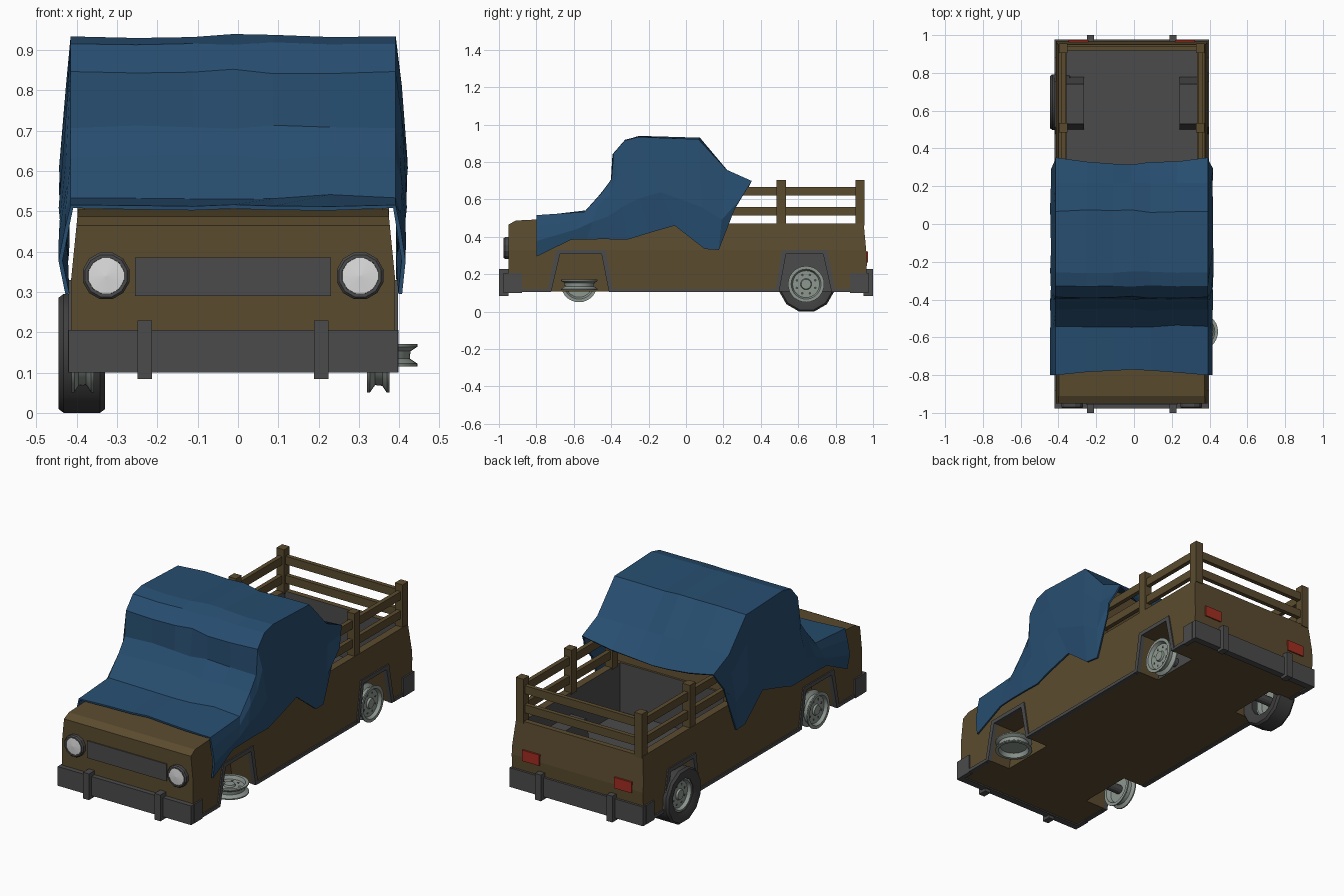
import bpy, bmesh, math, random
from mathutils import Matrix, Vector

if "Cube" in bpy.data.objects:
    bpy.data.objects.remove(bpy.data.objects["Cube"])

random.seed(4)
C = -0.012  # body centre line in x


def mat(name, r, g, b):
    m = bpy.data.materials.new(name)
    m.diffuse_color = (r, g, b, 1)
    m.use_nodes = True
    m.node_tree.nodes["Principled BSDF"].inputs["Base Color"].default_value = m.diffuse_color
    return m


BROWN = mat("brown_paint", 0.105, 0.071, 0.028)
BLUE = mat("blue_tarp", 0.02, 0.075, 0.16)
GREY = mat("dark_grey", 0.07, 0.07, 0.07)
RUBBER = mat("tire_rubber", 0.05, 0.05, 0.05)
STEEL = mat("hub_steel", 0.27, 0.31, 0.28)
WHITE = mat("lamp_white", 0.72, 0.72, 0.72)
RED = mat("tail_red", 0.36, 0.027, 0.015)


def finish(name, bm, *mats):
    bmesh.ops.recalc_face_normals(bm, faces=bm.faces)
    me = bpy.data.meshes.new(name)
    bm.to_mesh(me)
    bm.free()
    for m in mats:
        me.materials.append(m)
    ob = bpy.data.objects.new(name, me)
    bpy.context.collection.objects.link(ob)
    return ob


def box(name, x0, x1, y0, y1, z0, z1, m):
    bm = bmesh.new()
    bmesh.ops.create_cube(bm, size=1)
    for v in bm.verts:
        v.co = Vector(((x0 + x1) / 2 + v.co.x * (x1 - x0), (y0 + y1) / 2 + v.co.y * (y1 - y0),
                       (z0 + z1) / 2 + v.co.z * (z1 - z0)))
    return finish(name, bm, m)


def prism_bm(pts, x0, x1):
    """Side profile of (y, z) points extruded along x."""
    bm = bmesh.new()
    f = bm.faces.new([bm.verts.new((x0, y, z)) for y, z in pts])
    r = bmesh.ops.extrude_face_region(bm, geom=[f])
    for v in r["geom"]:
        if isinstance(v, bmesh.types.BMVert):
            v.co.x = x1
    return bm


def prism(name, pts, x0, x1, m):
    return finish(name, prism_bm(pts, x0, x1), m)


def lathe(name, prof, segs, mtx, m, phase=0.0, closed=False):
    """Revolve (radius, offset) points about local x, then place with mtx."""
    bm = bmesh.new()
    rings = []
    for r, t in prof:
        if r == 0:
            rings.append([bm.verts.new((t, 0, 0))] * segs)
        else:
            rings.append([bm.verts.new((t, r * math.cos(a), r * math.sin(a)))
                          for a in (2 * math.pi * (i + phase) / segs for i in range(segs))])
    for a, b in zip(rings, rings[1:] + (rings[:1] if closed else [])):
        for i in range(segs):
            j = (i + 1) % segs
            vs = list(dict.fromkeys((a[i], a[j], b[j], b[i])))
            if len(vs) > 2:
                bm.faces.new(vs)
    bm.transform(mtx)
    return finish(name, bm, m)


def smooth(ob, deg=35):
    bpy.ops.object.select_all(action='DESELECT')
    ob.select_set(True)
    bpy.context.view_layer.objects.active = ob
    bpy.ops.object.shade_smooth_by_angle(angle=math.radians(deg))


def boolean(ob, cutter, op):
    md = ob.modifiers.new("cut", 'BOOLEAN')
    md.operation, md.solver, md.object = op, 'EXACT', cutter
    me = bpy.data.meshes.new_from_object(ob.evaluated_get(bpy.context.evaluated_depsgraph_get()))
    ob.modifiers.clear()
    ob.data = me
    bpy.data.objects.remove(cutter)


# Body shell: side profile, sides leaning in above the belt
bm = prism_bm([(-0.95, 0.107), (-0.95, 0.465), (-0.91, 0.487), (-0.55, 0.505), (-0.3, 0.47),
               (0.95, 0.47), (0.968, 0.28), (0.96, 0.107)], -1, 1)
bmesh.ops.bisect_plane(bm, geom=bm.verts[:] + bm.edges[:] + bm.faces[:],
                       plane_co=(0, 0, 0.33), plane_no=(0, 0, 1))
for v in bm.verts:
    v.co.x = C + math.copysign(0.402 - 0.014 * max(0, v.co.z - 0.33) / 0.14, v.co.x)
body = finish("truck_body", bm, BROWN, GREY)

# Load bed, wheel boxes and wheel wells
ARCHES = [("front", -0.743, -0.695, -0.43, -0.39), ("rear", 0.476, 0.513, 0.755, 0.80)]
boolean(body, box("bed_cutter", C - 0.345, C + 0.345, 0.1, 0.92, 0.2, 0.7, GREY), 'DIFFERENCE')
for s in (-1, 1):
    boolean(body, prism("wheel_box", [(0.49, 0.15), (0.53, 0.35), (0.74, 0.35), (0.79, 0.15)],
                        C + s * 0.252, C + s * 0.37, GREY), 'UNION')
    for n, b0, t0, t1, b1 in ARCHES:
        w = 0.022
        boolean(body, prism("well_cutter", [(b0 + w, 0.05), (b0 + w, 0.107), (t0 + w, 0.308),
                                            (t1 - w, 0.308), (b1 - w, 0.107), (b1 - w, 0.05)],
                            C + s * 0.265, C + s * 0.6, GREY), 'DIFFERENCE')
if len(body.data.materials) < 2:
    body.data.materials.clear()
    body.data.materials.append(BROWN)
    body.data.materials.append(GREY)
for p in body.data.polygons:  # bed lining is grey
    c, n = p.center, p.normal
    inside = abs(c.x - C) < 0.35 and 0.095 < c.y < 0.925 and 0.19 < c.z < 0.469
    p.material_index = 1 if inside and not (n.z < -0.1) and not (
        abs(c.x - C) > 0.262 and c.z < 0.31 and abs(n.y) > 0.5 and 0.48 < c.y < 0.82
        and n.y * (c.y - 0.64) < 0) else 0

# Cab hidden under the tarp
prism("cab", [(-0.47, 0.45), (-0.36, 0.72), (-0.335, 0.86), (-0.26, 0.905), (0.05, 0.89), (0.09, 0.45)],
      C - 0.37, C + 0.37, BROWN)

# Arch trim and sills
for s, side in ((-1, "left"), (1, "right")):
    xa, xb = C + s * 0.385, C + s * 0.409
    for n, b0, t0, t1, b1 in ARCHES:
        w = 0.022
        prism(f"{n}_{side}_arch_trim", [(b0, 0.105), (t0, 0.33), (t1, 0.33), (b1, 0.105), (b1 - w, 0.105),
                                        (t1 - w, 0.308), (t0 + w, 0.308), (b0 + w, 0.105)], xa, xb, GREY)
    for i, (y0, y1) in enumerate(((-0.9, -0.743), (-0.39, 0.476), (0.80, 0.9))):
        box(f"{side}_sill_{i}", min(xa, xb), max(xa, xb), y0, y1, 0.104, 0.122, GREY)

# Bumpers with wrapped ends and guards
for e, end in ((-1, "front"), (1, "rear")):
    def ybox(name, x0, x1, ya, yb, z0, z1):
        box(name, x0, x1, min(e * ya, e * yb), max(e * ya, e * yb), z0, z1, GREY)
    ybox(f"{end}_bumper", C - 0.409, C + 0.409, 0.94, 0.977, 0.1, 0.206)
    for s in (-1, 1):
        x = C + s * 0.397
        ybox(f"{end}_bumper_end", x - 0.013, x + 0.013, 0.878, 0.95, 0.1, 0.206)
        x = C + s * 0.219
        ybox(f"{end}_bumper_guard", x - 0.018, x + 0.018, 0.95, 1.0, 0.084, 0.229)

# Grille, headlamps, tail lamps
box("grille", C - 0.243, C + 0.243, -0.956, -0.945, 0.29, 0.385, GREY)
TO_FRONT = Matrix.Rotation(-math.pi / 2, 4, 'Z')
for s in (-1, 1):
    place = Matrix.Translation((C + s * 0.315, -0.95, 0.34)) @ TO_FRONT
    lathe("headlamp_ring", [(0, -0.01), (0.06, -0.01), (0.06, 0.018), (0.054, 0.025), (0.046, 0.025),
                            (0.044, 0.012), (0, 0.012)], 12, place, GREY, 0.5)
    lathe("headlamp_lens", [(0, 0.01), (0.045, 0.01), (0.045, 0.022), (0, 0.026)], 24, place, WHITE)
    x = C + s * 0.282
    box("tail_lamp", x - 0.053, x + 0.053, 0.955, 0.974, 0.262, 0.322, RED)

# Stake rails around the bed
RAILS = ((0.515, 0.56), (0.62, 0.665))
for s, side in ((-1, "left"), (1, "right")):
    x = C + s * 0.363
    for y in (0.15, 0.51, 0.93):
        box(f"{side}_stake_post", x - 0.023, x + 0.023, y - 0.025, y + 0.025, 0.46, 0.705, BROWN)
    for z0, z1 in RAILS:
        box(f"{side}_rail", x - 0.012, x + 0.012, 0.15, 0.93, z0, z1, BROWN)
for z0, z1 in RAILS:
    box("rear_rail", C - 0.363, C + 0.363, 0.918, 0.942, z0, z1, BROWN)

# Bare hubs (one lying flat) and the single remaining tire
HUB = [(0, 0.02), (0.026, 0.02), (0.03, 0.01), (0.072, 0.01), (0.08, 0.0275), (0.097, 0.0275),
       (0.097, 0.021), (0.08, 0.01), (0.078, -0.008), (0.097, -0.021), (0.097, -0.0275),
       (0.08, -0.0275), (0.07, -0.005), (0, -0.005)]
FLIP = Matrix.Rotation(math.pi, 4, 'Z')
UP = Matrix.Rotation(-math.pi / 2, 4, 'Y')
for name, loc, rot in (("rear_right", (0.348, 0.642, 0.147), Matrix.Identity(4)),
                       ("front_right", (0.348, -0.57, 0.143), UP),
                       ("front_left", (-0.385, -0.572, 0.147), FLIP),
                       ("rear_left", (-0.4, 0.645, 0.1475), FLIP)):
    place = Matrix.Translation(loc) @ rot
    smooth(lathe(name + "_hub", HUB, 28, place, STEEL))
    for k in range(8):
        a = math.pi * (k + 0.5) / 4
        spot = place @ Matrix.Translation((0.01, 0.053 * math.cos(a), 0.053 * math.sin(a)))
        lathe(name + "_bolt_hole", [(0, -0.002), (0.007, -0.002), (0.007, 0.001), (0, 0.001)], 8, spot, GREY)
    if name != "front_right":  # stub axle
        lathe(name + "_axle", [(0, 0), (0.025, 0), (0.025, -0.14), (0, -0.14)], 12, place, GREY)
tire = lathe("rear_left_tire", [(0.09, -0.045), (0.125, -0.0575), (0.143, -0.0575), (0.1527, -0.045),
                                (0.1527, 0.045), (0.143, 0.0575), (0.125, 0.0575), (0.09, 0.045)],
             12, Matrix.Translation((-0.3875, 0.645, 0.1475)), RUBBER, 0.5, True)
smooth(tire, 32)

# Draped tarp: stations of (top y, top z, hem y, hem z)
STATIONS = [(-0.80, 0.512, -0.80, 0.295), (-0.54, 0.53, -0.615, 0.385), (-0.45, 0.63, -0.53, 0.387),
            (-0.395, 0.705, -0.43, 0.388), (-0.383, 0.845, -0.315, 0.385), (-0.325, 0.912, -0.2, 0.42),
            (-0.255, 0.93, -0.06, 0.46), (0.065, 0.918, 0.10, 0.335), (0.215, 0.755, 0.175, 0.33),
            (0.35, 0.695, 0.257, 0.545)]
ACROSS = (-1, -0.6, -0.25, 0, 0.25, 0.6, 1)
bm = bmesh.new()
rows = []
for i, (yt, zt, yh, zh) in enumerate(STATIONS):
    end = {0: 0.03, 9: -0.035}.get(i, 0)
    sag = 0.065 if i == 9 else 0

    def side(s):
        pts = []
        for t, x in ((1.0, 0.412), (0.62, 0.425), (0.25, 0.41)):
            j = random.uniform(-0.004, 0.004)
            pts.append((C + s * (x + j), yt + (yh - yt) * t, zt + (zh - zt) * t))
        return pts
    top = []
    for u in ACROSS:
        k = 1 - u * u
        j = random.uniform(-0.006, 0.008) if abs(u) < 1 else 0
        top.append((C + u * 0.40, yt + end * k + j, zt - sag * k + j))
    rows.append([bm.verts.new(p) for p in side(-1) + top + side(1)[::-1]])
for a, b in zip(rows, rows[1:]):
    for k in range(len(a) - 1):
        bm.faces.new((a[k], a[k + 1], b[k + 1], b[k]))
tarp = finish("tarp", bm, BLUE)
md = tarp.modifiers.new("cloth_thickness", 'SOLIDIFY')
md.thickness, md.offset = 0.01, 0
